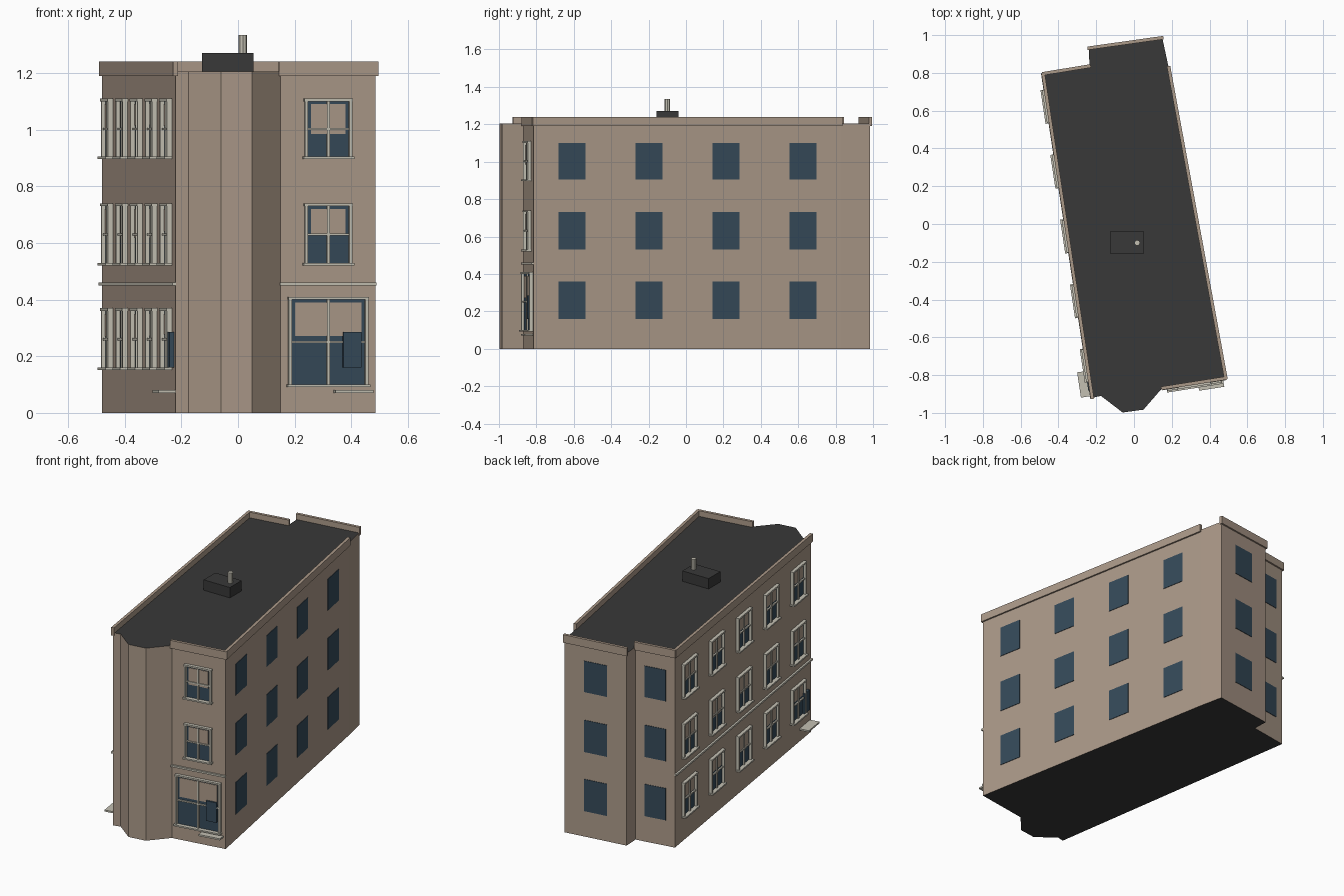
import bpy, bmesh, math, random
from mathutils import Vector

if "Cube" in bpy.data.objects:
    bpy.data.objects.remove(bpy.data.objects["Cube"])

random.seed(4)
COLOURS = {"wall_tan": (0.41, 0.32, 0.25), "roof_dark": (0.04, 0.04, 0.04),
           "glass_blue": (0.036, 0.068, 0.1), "trim_cream": (0.55, 0.53, 0.45)}
MATS = []
for n, c in COLOURS.items():
    m = bpy.data.materials.new(n)
    m.diffuse_color = (*c, 1)
    m.use_nodes = True
    m.node_tree.nodes["Principled BSDF"].inputs["Base Color"].default_value = m.diffuse_color
    MATS.append(m)
WALL, ROOF, GLASS, TRIM = range(4)


def finish(bm, name):
    bmesh.ops.recalc_face_normals(bm, faces=bm.faces)
    me = bpy.data.meshes.new(name)
    bm.to_mesh(me)
    bm.free()
    for m in MATS:
        me.materials.append(m)
    ob = bpy.data.objects.new(name, me)
    bpy.context.collection.objects.link(ob)
    return ob


def prism(bm, pts, z0, z1, mat):
    """Extrude a ground outline from z0 to z1."""
    lo = [bm.verts.new((p[0], p[1], z0)) for p in pts]
    hi = [bm.verts.new((p[0], p[1], z1)) for p in pts]
    n = len(pts)
    faces = [bm.faces.new(lo[::-1]), bm.faces.new(hi)]
    faces += [bm.faces.new((lo[i], lo[(i + 1) % n], hi[(i + 1) % n], hi[i])) for i in range(n)]
    for f in faces:
        f.material_index = mat
    return faces


class Side:
    """A straight wall; boxes are placed by distance along, height and depth outward."""
    def __init__(self, a, b):
        self.a, d = Vector(a), Vector(b) - Vector(a)
        self.len = d.length
        self.u = d.normalized()
        self.n = Vector((self.u.y, -self.u.x))

    def box(self, bm, s0, s1, z0, z1, d0, d1, mat):
        pts = [self.a + self.u * s + self.n * d for s, d in ((s0, d0), (s0, d1), (s1, d1), (s1, d0))]
        prism(bm, pts, z0, z1, mat)


# Building shell: outline, counter-clockwise from the front left corner
OUT = [(-0.22, -0.92), (-0.175, -0.91), (-0.06, -0.998), (0.05, -0.983), (0.15, -0.868),
       (0.485, -0.815), (0.183, 0.83), (0.15, 0.985), (-0.24, 0.93), (-0.235, 0.835), (-0.48, 0.795)]
bm = bmesh.new()
for f in prism(bm, OUT, 0, 1.205, WALL)[:2]:
    f.material_index = ROOF
finish(bm, "building_shell")

front, right = Side(OUT[4], OUT[5]), Side(OUT[5], OUT[6])
back_wide, back_narrow = Side(OUT[7], OUT[8]), Side(OUT[9], OUT[10])
left = Side(OUT[10], OUT[0])

# Parapets along the straight walls
for name, w in (("front", front), ("right", right), ("back_wide", back_wide),
                ("back_narrow", back_narrow), ("left", left)):
    bm = bmesh.new()
    w.box(bm, -0.006, w.len + 0.006, 1.19, 1.24, -0.008, 0.01, WALL)
    finish(bm, name + "_parapet")

FLOORS = [(0.16, 0.36), (0.53, 0.73), (0.905, 1.10)]

# Plain flat windows on the right and back
for name, w, count, width in (("right", right, 4, 0.147), ("back_wide", back_wide, 1, 0.147),
                              ("back_narrow", back_narrow, 1, 0.135)):
    for k, (z0, z1) in enumerate(FLOORS):
        for i in range(count):
            c = w.len * (i + 0.5) / count
            bm = bmesh.new()
            w.box(bm, c - width / 2, c + width / 2, z0, z1, -0.002, 0.003, GLASS)
            finish(bm, f"{name}_window_{k + 1}_{i + 1}")


def sash_window(name, w, c, width, z0, z1, drop):
    """Glass, blind, casing, sill, mullion and meeting rail."""
    bm = bmesh.new()
    h, t, zm = width / 2, 0.011, (z0 + z1) / 2
    w.box(bm, c - h, c + h, z0, z1, -0.002, 0.003, GLASS)
    w.box(bm, c - h + 0.012, c + h - 0.012, z1 - drop * (z1 - z0), z1 - 0.01, 0, 0.006, WALL)
    for s in (-1, 1):
        e = c + s * (h + t / 2)
        w.box(bm, e - t / 2, e + t / 2, z0, z1, 0, 0.018, TRIM)
    w.box(bm, c - h - t - 0.002, c + h + t + 0.002, z1, z1 + 0.01, 0, 0.02, TRIM)
    w.box(bm, c - h - t - 0.006, c + h + t + 0.006, z0 - 0.009, z0, 0, 0.028, TRIM)
    w.box(bm, c - 0.005, c + 0.005, z0, z1, 0, 0.012, TRIM)
    w.box(bm, c - h, c + h, zm - 0.004, zm + 0.004, 0, 0.012, TRIM)
    finish(bm, name)


# Framed windows on the left side and the front
for k, (z0, z1) in enumerate(FLOORS):
    for i in range(5):
        sash_window(f"left_window_{k + 1}_{i + 1}", left, left.len * (i + 0.5) / 5, 0.147,
                    z0, z1, random.uniform(0.4, 0.6))
    if k:
        sash_window(f"front_window_{k + 1}", front, front.len / 2, 0.147, z0, z1, (0, 0.48, 0.59)[k])
sash_window("shop_window", front, front.len / 2, 0.262, 0.10, 0.40, 0.43)

# String course, doors and doorsteps on the front and left sides
for name, w, door, step in (("front", front, 0.255, (0.19, 0.325)),
                            ("left", left, left.len - 0.075, (left.len - 0.145, left.len - 0.01))):
    bm = bmesh.new()
    w.box(bm, -0.003, w.len + 0.003, 0.45, 0.461, 0, 0.012, TRIM)
    finish(bm, name + "_string_course")
    bm = bmesh.new()
    w.box(bm, door - 0.033, door + 0.033, 0.16, 0.285, 0, 0.016, GLASS)
    finish(bm, name + "_door_panel")
    bm = bmesh.new()
    w.box(bm, *step, 0.07, 0.08, 0, 0.045 if name == "front" else 0.06, TRIM)
    finish(bm, name + "_step")

# Roof box and vent pipe
bm = bmesh.new()
prism(bm, [(-0.128, -0.157), (0.054, -0.157), (0.054, -0.041), (-0.128, -0.041)], 1.2, 1.27, ROOF)
finish(bm, "roof_box")
bm = bmesh.new()
ring = [(0.017 + 0.015 * math.cos(math.tau * i / 8), -0.1 + 0.015 * math.sin(math.tau * i / 8)) for i in range(8)]
prism(bm, ring, 1.265, 1.335, TRIM)
finish(bm, "vent_pipe")
